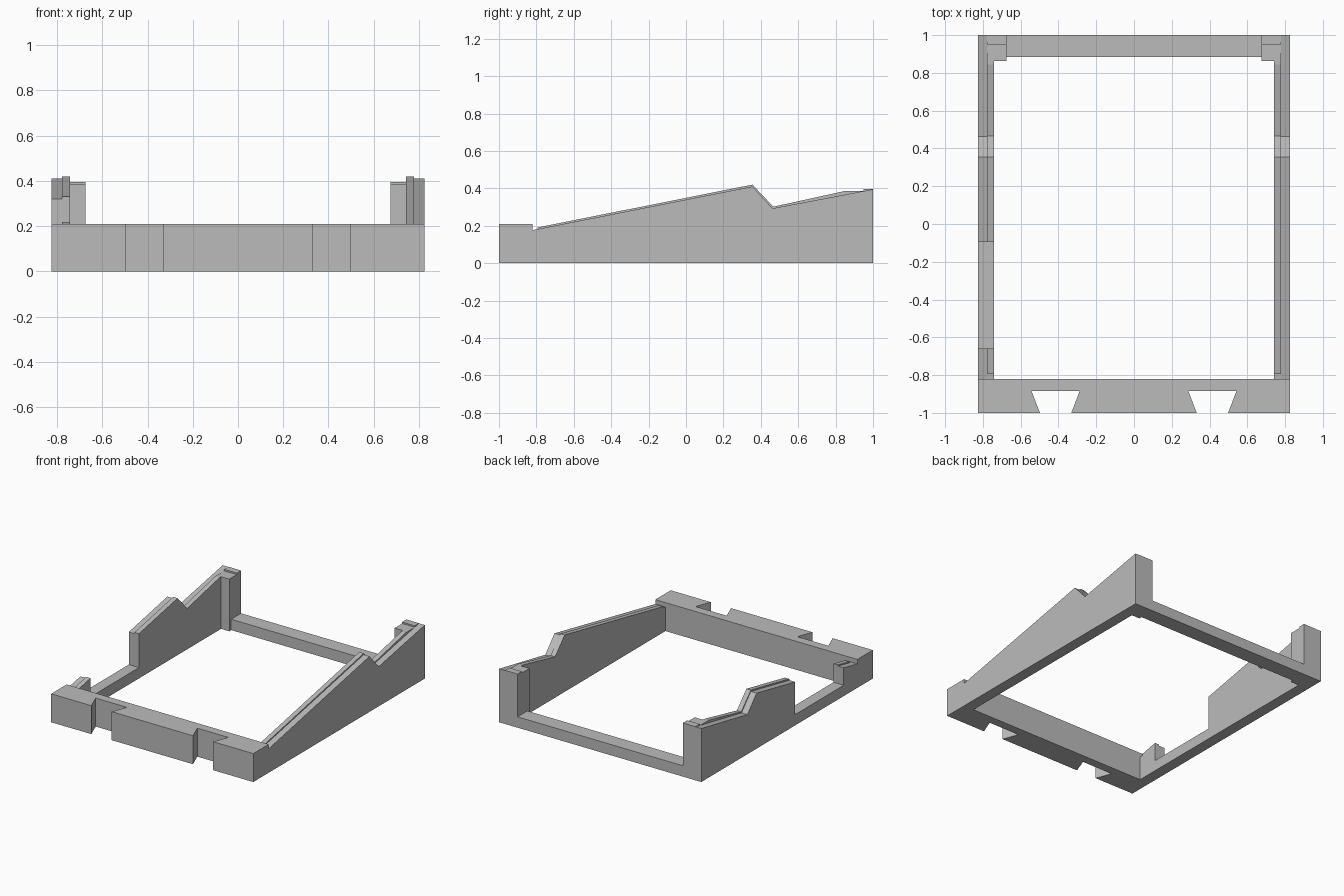
import bpy
import bmesh
from mathutils import Vector

cube = bpy.data.objects.get("Cube")
if cube:
    bpy.data.objects.remove(cube, do_unlink=True)

grey = bpy.data.materials.new("plain grey")
grey.use_nodes = True
grey.diffuse_color = (0.5, 0.5, 0.5, 1)
grey.node_tree.nodes["Principled BSDF"].inputs["Base Color"].default_value = (0.5, 0.5, 0.5, 1)

HALF_W, STEP, INNER, POST = 0.825, 0.778, 0.742, 0.675
RAIL_H, BAR_H = 0.08, 0.21
FRONT, BAR_BACK = -1.0, -0.82
GAP = (-0.66, -0.095)


def extrude(name, points, offset):
    """Make a prism from a planar outline pushed along an offset."""
    bm = bmesh.new()
    face = bm.faces.new([bm.verts.new(p) for p in points])
    result = bmesh.ops.extrude_face_region(bm, geom=[face])
    moved = [v for v in result["geom"] if isinstance(v, bmesh.types.BMVert)]
    bmesh.ops.translate(bm, verts=moved, vec=Vector(offset))
    bmesh.ops.recalc_face_normals(bm, faces=bm.faces)
    mesh = bpy.data.meshes.new(name)
    bm.to_mesh(mesh)
    bm.free()
    mesh.materials.append(grey)
    obj = bpy.data.objects.new(name, mesh)
    bpy.context.collection.objects.link(obj)
    return obj


def side_part(name, top, x_in, x_out, sign):
    """Push a side profile (y, z) sideways between two x positions."""
    outline = [(top[0][0], 0)] + top + [(top[-1][0], 0)]
    extrude(name, [(sign * x_in, y, z) for y, z in outline],
            (sign * (x_out - x_in), 0, 0))


def cut_gap(top):
    """Drop the profile to rail height between the gap ends."""
    (y0, z0), (y1, z1) = [(a, b) for a, b in zip(top, top[1:])
                          if a[0] <= GAP[0] and b[0] >= GAP[1]][0]
    za, zb = [z0 + (z1 - z0) * (y - y0) / (y1 - y0) for y in GAP]
    notch = [(GAP[0], za), (GAP[0], RAIL_H), (GAP[1], RAIL_H), (GAP[1], zb)]
    return ([p for p in top if p[0] < GAP[0]] + notch
            + [p for p in top if p[0] > GAP[1]])


# Front bar with two dovetail slots
outline = [(-HALF_W, FRONT)]
for centre in (-0.415, 0.415):
    outline += [(centre - 0.083, FRONT), (centre - 0.127, -0.885),
                (centre + 0.127, -0.885), (centre + 0.083, FRONT)]
outline += [(HALF_W, FRONT), (HALF_W, BAR_BACK), (-HALF_W, BAR_BACK)]
extrude("front_bar", [(x, y, 0) for x, y in outline], (0, 0, BAR_H))

# Low back bar between the corner posts
extrude("back_bar", [(-POST, 0.885, 0), (POST, 0.885, 0), (POST, 1, 0), (-POST, 1, 0)],
        (0, 0, RAIL_H))

# Side walls: outer skin, raised inner lip and stepped corner post
outer = [(BAR_BACK, 0.177), (0.355, 0.41), (0.463, 0.293), (1, 0.395)]
post_top = [(0.95, 0.385), (0.95, 0.396), (1, 0.396)]
lip = [(BAR_BACK, 0.177), (-0.795, 0.18), (-0.795, 0.191), (0.355, 0.42),
       (0.467, 0.302), (0.845, 0.385)] + post_top
post = [(0.862, 0.385)] + post_top

for side, sign in (("left", 1), ("right", -1)):
    shape = cut_gap if sign < 0 else list
    side_part(side + "_wall", shape(outer), STEP, HALF_W, sign)
    side_part(side + "_lip", shape(lip), INNER, STEP, sign)
    side_part(side + "_corner_post", post, POST, INNER, sign)
